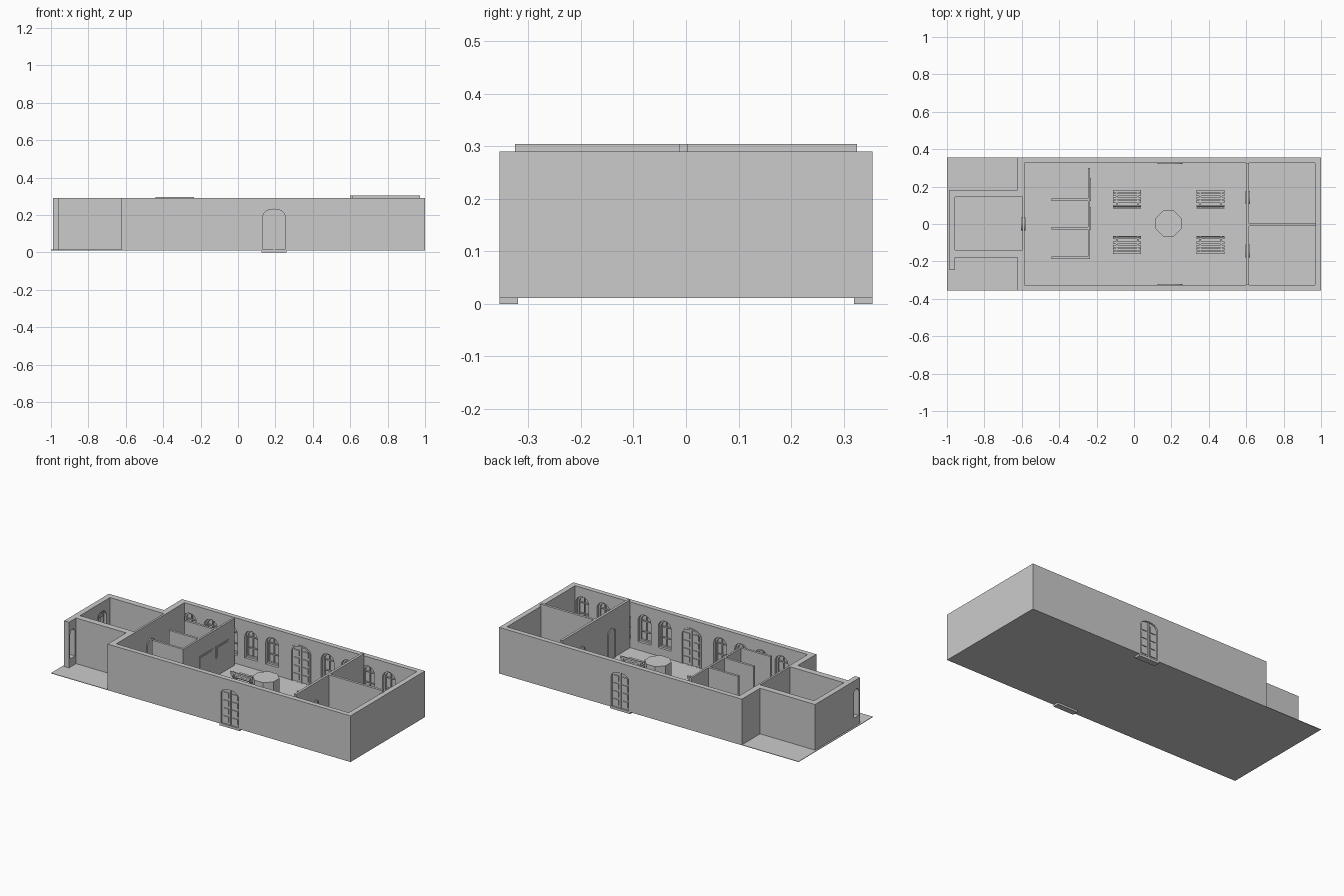
import bpy, bmesh, math
from mathutils import Vector

if "Cube" in bpy.data.objects:
    bpy.data.objects.remove(bpy.data.objects["Cube"])

FLOOR, TOP, OUT = 0.013, 0.29, 0.355


def make(name, bm):
    bmesh.ops.recalc_face_normals(bm, faces=bm.faces)
    me = bpy.data.meshes.new(name)
    bm.to_mesh(me)
    bm.free()
    ob = bpy.data.objects.new(name, me)
    bpy.context.collection.objects.link(ob)
    return ob


def add_box(bm, x0, x1, y0, y1, z0, z1):
    r = bmesh.ops.create_cube(bm, size=1)
    for v in r['verts']:
        v.co = Vector(((x0 + x1) / 2 + v.co.x * (x1 - x0),
                       (y0 + y1) / 2 + v.co.y * (y1 - y0),
                       (z0 + z1) / 2 + v.co.z * (z1 - z0)))


def boxes(name, *dims):
    bm = bmesh.new()
    for d in dims:
        add_box(bm, *d)
    return make(name, bm)


def arch(c, w, z0, z1, rise, n=10):
    pts = [(c - w / 2, z0), (c + w / 2, z0)]
    for i in range(n + 1):
        a = math.pi * i / n
        pts.append((c + w / 2 * math.cos(a), z1 - rise + rise * math.sin(a)))
    return pts


def add_prism(bm, pts, place, d0, d1):
    a = [bm.verts.new(place(u, d0, z)) for u, z in pts]
    b = [bm.verts.new(place(u, d1, z)) for u, z in pts]
    bm.faces.new(a)
    bm.faces.new(b[::-1])
    n = len(pts)
    for i in range(n):
        j = (i + 1) % n
        bm.faces.new((a[i], b[i], b[j], a[j]))


def add_ring(bm, outer, inner, place, d0, d1):
    loops = [[bm.verts.new(place(u, d, z)) for u, z in p]
             for p, d in ((outer, d0), (outer, d1), (inner, d1), (inner, d0))]
    n = len(outer)
    for k in range(4):
        p, q = loops[k], loops[(k + 1) % 4]
        for i in range(n):
            j = (i + 1) % n
            bm.faces.new((p[i], q[i], q[j], p[j]))


def rect(u0, u1, z0, z1):
    return [(u0, z0), (u1, z0), (u1, z1), (u0, z1)]


def cut(ob, bm):
    cutter = make("cutter", bm)
    cutter.hide_render = True
    m = ob.modifiers.new("openings", 'BOOLEAN')
    m.operation, m.solver, m.object = 'DIFFERENCE', 'EXACT', cutter
    dg = bpy.context.evaluated_depsgraph_get()
    me = bpy.data.meshes.new_from_object(ob.evaluated_get(dg))
    ob.modifiers.clear()
    ob.data = me
    bpy.data.objects.remove(cutter)


def window(name, c, place):
    bm = bmesh.new()
    add_ring(bm, arch(c, .084, .066, .234, .04), arch(c, .066, .076, .225, .032), place, .004, .016)
    add_prism(bm, rect(c - .003, c + .003, .072, .23), place, .005, .012)
    for z in (.125, .19):
        add_prism(bm, rect(c - .036, c + .036, z - .003, z + .003), place, .005, .012)
    make(name, bm)


def double_door(name, c, place):
    bm = bmesh.new()
    add_ring(bm, arch(c, .135, .012, .24, .04), arch(c, .117, .013, .231, .034), place, 0, .034)
    add_prism(bm, arch(c, .12, .012, .232, .034), place, .010, .026)
    add_prism(bm, rect(c - .004, c + .004, .013, .23), place, .004, .03)
    for s in (-1, 1):
        for i in range(4):
            z, u = .028 + i * .048, c + s * .03
            add_prism(bm, rect(u - .018, u + .018, z, z + .034), place, .005, .031)
    make(name, bm)


def inner_door(name, c, place):
    bm = bmesh.new()
    add_ring(bm, arch(c, .07, FLOOR, .2, .03), arch(c, .058, FLOOR + .001, .194, .026), place, 0, .024)
    add_prism(bm, arch(c, .06, FLOOR, .195, .026), place, .003, .021)
    make(name, bm)


# floor
boxes("floor", (-1, 1, -OUT, OUT, .0115, .0145))

# long walls with windows, arched double door and threshold
wins = [-.55, -.41, -.275, -.14, 0, .37, .505, .64, .78, .92]
for side, s in (("front", -1), ("back", 1)):
    def place(u, d, z, s=s):
        return (u, s * (OUT - d), z)
    y0, y1 = sorted((s * OUT, s * .325))
    wall = boxes(side + "_wall", (-.622, 1, y0, y1, FLOOR, TOP))
    bm = bmesh.new()
    for c in wins:
        add_prism(bm, arch(c, .085, .065, .235, .04), place, .004, .05)
    add_prism(bm, arch(.1925, .135, -.02, .24, .04), place, -.02, .06)
    cut(wall, bm)
    for c in wins:
        window(side + "_window", c, place)
    double_door(side + "_door", .1925, place)
    t0, t1 = sorted((s * OUT, s * .32))
    boxes(side + "_threshold", (.125, .26, t0, t1, 0, .015))

# end walls of the hall
boxes("east_wall", (.968, 1, -.325, .325, FLOOR, TOP))
boxes("west_wall", (-.622, -.585, -.325, -.14, FLOOR, TOP),
      (-.622, -.585, .145, .325, FLOOR, TOP), (-.597, -.585, -.14, .145, FLOOR, TOP))

# annex
boxes("annex_side_walls", (-.957, -.622, .145, .182, FLOOR, TOP),
      (-.957, -.622, -.178, -.14, FLOOR, TOP))
annex = boxes("annex_end_wall", (-.99, -.957, -.245, .182, FLOOR, TOP))


def place_annex(u, d, z):
    return (-.99 + d, u, z)


bm = bmesh.new()
for c in (.07, -.07):
    add_prism(bm, arch(c, .085, .065, .235, .04), place_annex, .004, .05)
    window("annex_window", c, place_annex)
add_prism(bm, arch(-.211, .046, .065, .235, .022), place_annex, -.02, .05)
cut(annex, bm)
inner_door("annex_door", 0, lambda u, d, z: (-.603 + d, u, z))

# partitions of the two east rooms
boxes("east_partition", (.6, .615, -.325, .325, FLOOR, .304))
boxes("room_divider", (.615, .972, -.012, .003, FLOOR, .304))
for c in (.141, -.145):
    inner_door("room_door", c, lambda u, d, z: (.5955 + d, u, z))

# stalls with boards on the hall side
boxes("stall_back_wall", (-.247, -.235, -.187, .3, FLOOR, .297))
for y in (.13, -.022, -.18):
    boxes("stall_divider", (-.442, -.247, y - .007, y + .007, FLOOR, .297))
for y in (.03, .185):
    boxes("wall_board", (-.235, -.231, y - .062, y + .062, .125, .195))
    boxes("wall_board_inset", (-.231, -.229, y - .054, y + .054, .132, .188))

# octagonal desk
bm = bmesh.new()
r = bmesh.ops.create_cone(bm, cap_ends=True, segments=8, radius1=.075, radius2=.075, depth=.157)
for v in r['verts']:
    a = math.atan2(v.co.y, v.co.x) + math.pi / 8
    v.co = Vector((.185 + .075 * math.cos(a), .003 + .075 * math.sin(a), v.co.z + .0915))
desk = make("octagon_desk", bm)

# slatted benches, backs towards the middle
for cx in (-.037, .41):
    for s, back in ((1, .08), (-1, -.06)):
        bm = bmesh.new()
        x0, x1 = cx - .075, cx + .075

        def part(xa, xb, d0, d1, z0, z1):
            ya, yb = sorted((back + s * d0, back + s * d1))
            add_box(bm, xa, xb, ya, yb, z0, z1)
        for i in range(4):
            part(x0, x1, .033 + i * .018, .047 + i * .018, .046, .051)
        for i in range(3):
            part(x0, x1, .016 - i * .006, .021 - i * .006, .058 + i * .014, .068 + i * .014)
        for xl in (x0 + .015, x1 - .023):
            part(xl, xl + .008, .014, .022, FLOOR, .062)
            part(xl, xl + .008, .004, .014, .058, .096)
            part(xl, xl + .008, .088, .096, FLOOR, .046)
            part(xl, xl + .008, .014, .096, .04, .046)
        make("bench", bm)
